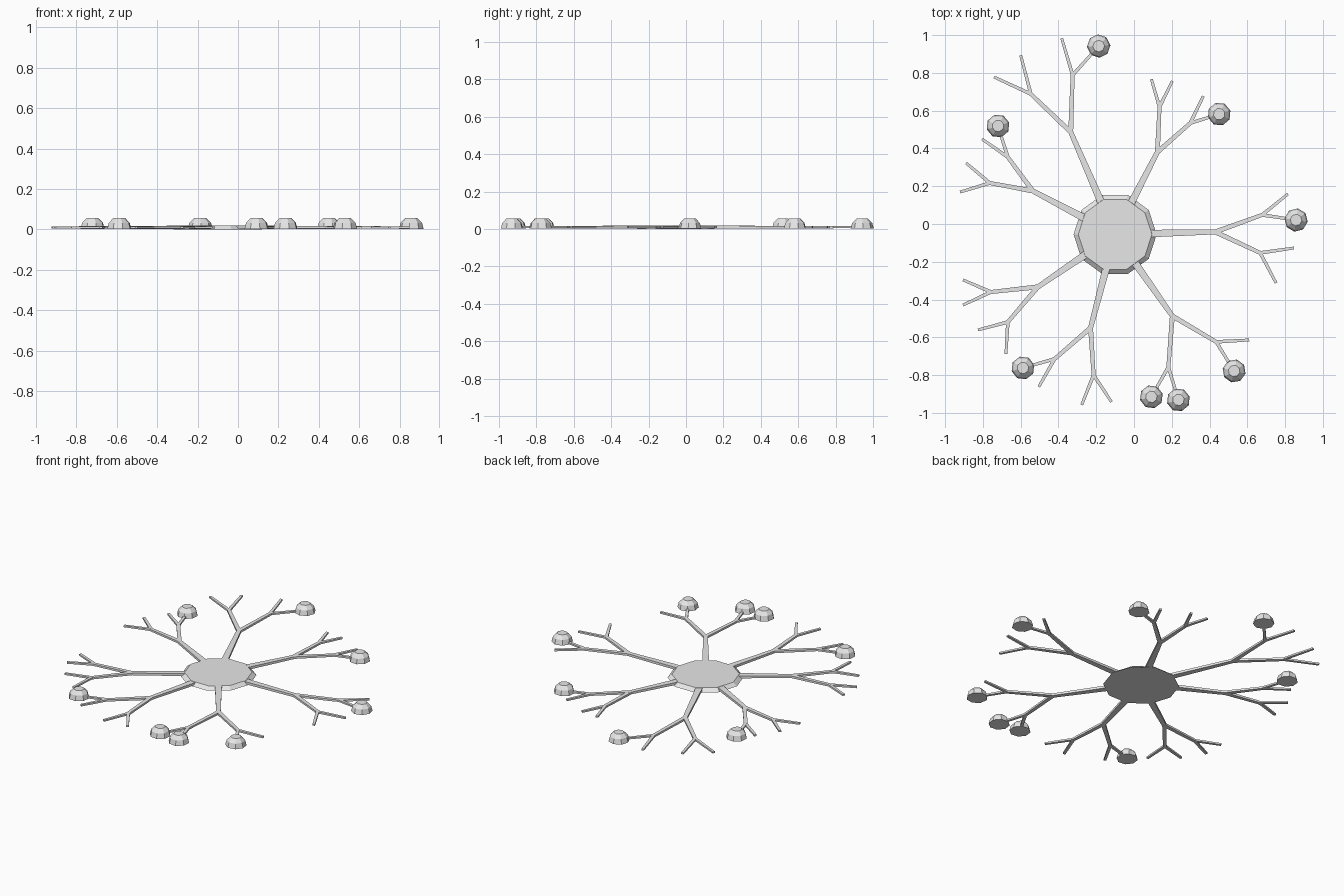
import bpy, bmesh, math
from mathutils import Vector

if "Cube" in bpy.data.objects:
    bpy.data.objects.remove(bpy.data.objects["Cube"])

grey = bpy.data.materials.new("light grey")
grey.diffuse_color = (0.8, 0.8, 0.8, 1)
grey.use_nodes = True
grey.node_tree.nodes["Principled BSDF"].inputs["Base Color"].default_value = grey.diffuse_color

HUB = Vector((-0.10, -0.055))


def finish(name, bm):
    bmesh.ops.recalc_face_normals(bm, faces=bm.faces)
    mesh = bpy.data.meshes.new(name)
    bm.to_mesh(mesh)
    bm.free()
    mesh.materials.append(grey)
    obj = bpy.data.objects.new(name, mesh)
    bpy.context.collection.objects.link(obj)
    return obj


def stack(name, centre, sides, rings, turn=0.0):
    """Closed solid from (radius, height) rings."""
    bm = bmesh.new()
    loops = []
    for r, z in rings:
        loops.append([bm.verts.new((centre[0] + r * math.cos(turn + math.tau * i / sides),
                                    centre[1] + r * math.sin(turn + math.tau * i / sides), z))
                      for i in range(sides)])
    for a, b in zip(loops, loops[1:]):
        for i in range(sides):
            j = (i + 1) % sides
            bm.faces.new((a[i], a[j], b[j], b[i]))
    bm.faces.new(loops[0])
    bm.faces.new(loops[-1])
    return finish(name, bm)


def bar(bm, a, b, wa, wb, z0, z1a, z1b):
    """Tapered rectangular bar from a to b."""
    a, b = Vector(a), Vector(b)
    d = (b - a).normalized()
    n = Vector((-d.y, d.x))
    ends = []
    for p, w, top in ((a, wa, z1a), (b, wb, z1b)):
        l, r = p + n * w / 2, p - n * w / 2
        ends.append([bm.verts.new(c) for c in
                     ((*l, z0), (*r, z0), (*r, top), (*l, top))])
    s, e = ends
    for i in range(4):
        j = (i + 1) % 4
        bm.faces.new((s[i], s[j], e[j], e[i]))
    bm.faces.new(s)
    bm.faces.new(e)


# each arm: fork point, then two limbs of (joint, twig end, twig end); a third value marks a dome
arms = [
    ((-.335, .487), [((-.546, .688), (-.60, .894), (-.741, .778)),
                     ((-.325, .788), (-.383, .984), (-.187, .942, 1))]),
    ((.124, .381), [((.135, .619), (.092, .767), (.203, .757)),
                    ((.298, .534), (.367, .677), (.451, .582, 1))]),
    ((.43, -.042), [((.678, .048), (.815, .159), (.858, .021, 1)),
                    ((.668, -.153), (.847, -.127), (.752, -.312))]),
    ((.203, -.487), [((.435, -.624), (.61, -.614), (.53, -.778, 1)),
                     ((.182, -.757), (.092, -.915, 1), (.235, -.931, 1))]),
    ((-.23, -.55), [((-.42, -.714), (-.588, -.762, 1), (-.504, -.862)),
                    ((-.214, -.799), (-.277, -.958), (-.119, -.942))]),
    ((-.509, -.333), [((-.757, -.36), (-.905, -.296), (-.905, -.429)),
                      ((-.668, -.519), (-.826, -.561), (-.678, -.688))]),
    ((-.536, .175), [((-.763, .217), (-.889, .323), (-.921, .169)),
                     ((-.668, .354), (-.805, .45), (-.72, .519, 1))]),
]

# central hub with sloped rim
stack("hub", HUB, 10, [(0.22, 0.0), (0.195, 0.02)])

# branching arms and end domes
R = 0.062
dome_rings = [(R * math.cos(math.radians(t)), 0.002 + R * math.sin(math.radians(t)))
              for t in (0, 30, 60)]
for k, (fork, limbs) in enumerate(arms, 1):
    bm = bmesh.new()
    out = (Vector(fork) - HUB).normalized()
    bar(bm, HUB + out * 0.17, fork, 0.040, 0.026, 0.003, 0.019, 0.017)
    for joint, *tips in limbs:
        bar(bm, fork, joint, 0.026, 0.021, 0.004, 0.017, 0.016)
        for tip in tips:
            bar(bm, joint, tip[:2], 0.019, 0.015, 0.005, 0.016, 0.015)
            if len(tip) == 3:
                d = Vector(tip[:2]) - Vector(joint)
                stack(f"end_dome_{k}", tip, 8, dome_rings, math.atan2(d.y, d.x))
    finish(f"arm_{k}", bm)
